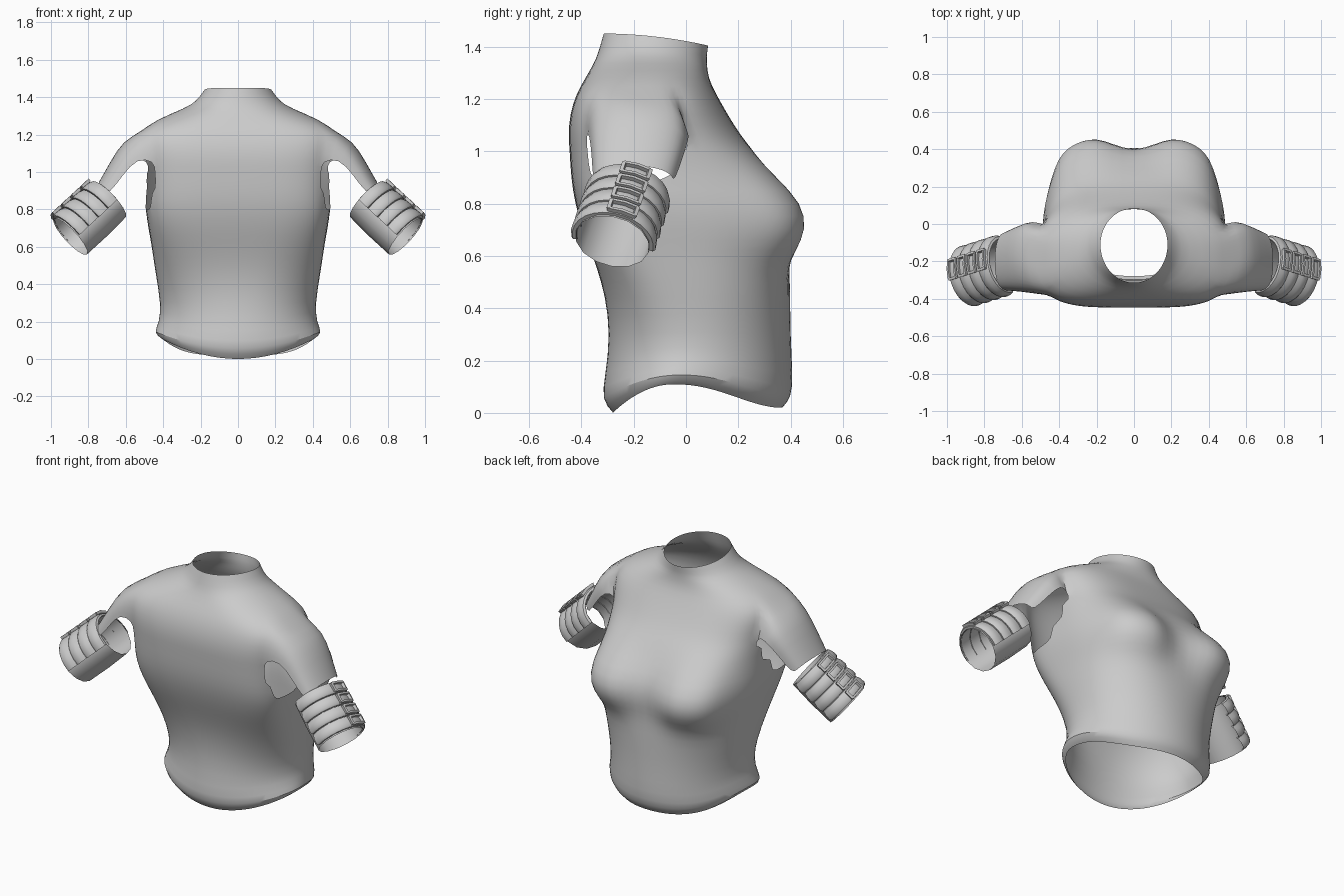
import bpy, bmesh, math
from mathutils import Vector, Matrix

cube = bpy.data.objects.get("Cube")
if cube:
    bpy.data.objects.remove(cube, do_unlink=True)

grey = bpy.data.materials.new("plain grey")
grey.use_nodes = True
grey.diffuse_color = (0.6, 0.6, 0.6, 1)
grey.node_tree.nodes["Principled BSDF"].inputs["Base Color"].default_value = (0.6, 0.6, 0.6, 1)


def finish(name, bm, subdivide=0, angle=50):
    """Turn a half-model bmesh into a mirrored, smooth shaded object."""
    bmesh.ops.recalc_face_normals(bm, faces=bm.faces)
    mesh = bpy.data.meshes.new(name)
    bm.to_mesh(mesh)
    bm.free()
    mesh.materials.append(grey)
    obj = bpy.data.objects.new(name, mesh)
    bpy.context.collection.objects.link(obj)
    mirror = obj.modifiers.new("mirror", 'MIRROR')
    mirror.merge_threshold = 0.002
    if subdivide:
        sub = obj.modifiers.new("smooth", 'SUBSURF')
        sub.levels = sub.render_levels = subdivide
    bpy.ops.object.select_all(action='DESELECT')
    obj.select_set(True)
    bpy.context.view_layer.objects.active = obj
    bpy.ops.object.shade_smooth_by_angle(angle=math.radians(angle))


def skin(bm, rows, closed=False, skip=lambda j, i: False):
    """Join neighbouring rows of vertices with quads."""
    n = len(rows[0])
    for j in range(len(rows) - 1):
        for i in range(n if closed else n - 1):
            if not skip(j, i):
                k = (i + 1) % n
                bm.faces.new((rows[j][i], rows[j][k], rows[j + 1][k], rows[j + 1][i]))


def ramp(a, b, v):
    t = min(1, max(0, (v - a) / (b - a)))
    return t * t * (3 - 2 * t)


# Torso rings: height, half width, front, back, depth of the widest point
RINGS = [
    (0.00, .41, .37, -.28, -.05), (0.05, .455, .405, -.325, -.02),
    (0.14, .42, .41, -.31, .01), (0.30, .415, .40, -.29, .02),
    (0.45, .44, .40, -.31, .00), (0.55, .455, .395, -.34, -.03),
    (0.62, .465, .39, -.365, -.05), (0.70, .48, .385, -.395, -.07),
    (0.80, .495, .37, -.425, -.11), (0.90, .49, .32, -.44, -.14),
    (1.00, .495, .26, -.445, -.16), (1.06, .50, .21, -.45, -.17),
    (1.14, .515, .16, -.445, -.17), (1.22, .515, .115, -.42, -.17),
    (1.28, .44, .085, -.385, -.16), (1.34, .285, .08, -.35, -.14),
    (1.38, .225, .08, -.335, -.12), (1.45, .18, .085, -.315, -.11),
]
QUARTER = 10
HOLE_BACK, HOLE_FRONT = QUARTER - 4, QUARTER + 2
HOLE_LOW, ARCH_LOW, HOLE_TOP = 8, 11, 13


def torso_point(ring, i):
    z, w, front, back, mid = ring
    t = math.pi / 2 * (i - QUARTER) / QUARTER
    c, s = max(0, math.cos(t)), math.sin(t)
    boxy = ramp(.15, .8, z) * (1 - ramp(1.2, 1.36, z))
    p = 1 - boxy * (.27 if s > 0 else .48)
    x = w * c ** p if 0 < i < 2 * QUARTER else 0
    y = mid + ((front - mid) if s > 0 else (mid - back)) * math.copysign(abs(s) ** p, s)
    # rounded bust with a firm lower edge
    if s > 0:
        spread = .15 if z < .74 else .18
        d = math.hypot((x - .27) / .18, (z - .74) / spread)
        bump = math.exp(-d ** 3) * min(1, s * 1.5)
        y += .11 * bump
        x += .035 * bump * ramp(.2, .38, x)
    # hem rises at the sides, collar drops at the chest
    hem = .11 * c ** (4 if s > 0 else 2) * max(0, 1 - z / .3)
    z += hem + .02 * max(0, s) * max(0, 1 - z / .1)
    z -= .045 * ((y + .32) / .4) ** 2 * ramp(1.34, 1.44, z)
    return Vector((x, y, z))


def in_armhole(j, i):
    """Oval armhole: narrower at the front and bottom."""
    if j == HOLE_LOW:
        return HOLE_BACK < i < HOLE_FRONT - 2
    front = HOLE_FRONT if j > HOLE_LOW + 1 else HOLE_FRONT - 1
    return HOLE_LOW < j < HOLE_TOP and HOLE_BACK <= i < front


# Shirt: half torso with an armhole
bm = bmesh.new()
rows = [[bm.verts.new(torso_point(r, i)) for i in range(2 * QUARTER + 1)] for r in RINGS]
skin(bm, rows, skip=in_armhole)

# Shoulder cap grown out of the top of the armhole, open underneath
arch = [rows[j][HOLE_BACK] for j in range(ARCH_LOW, HOLE_TOP)]
arch += rows[HOLE_TOP][HOLE_BACK:HOLE_FRONT + 1]
arch += [rows[j][HOLE_FRONT] for j in range(HOLE_TOP - 1, ARCH_LOW - 1, -1)]
cap = [arch]
for x, y, z, half, rise in ((.54, -.175, 1.075, .195, .12),
                            (.615, -.185, .985, .175, .10),
                            (.69, -.20, .88, .155, .085)):
    row = []
    for k in range(len(arch)):
        a = math.pi * k / (len(arch) - 1)
        up = rise * math.sin(a) ** .8 if 0 < k < len(arch) - 1 else 0
        row.append(bm.verts.new((x + .65 * up, y - half * math.cos(a), z + .76 * up)))
    cap.append(row)
skin(bm, cap)
loose = [v for v in bm.verts if not v.link_faces]
bmesh.ops.delete(bm, geom=loose, context='VERTS')
finish("shirt", bm, subdivide=1, angle=70)

# Frame of the armband: forward, up and along the arm
start, end = Vector((.685, -.215, .85)), Vector((.89, -.28, .66))
along = (end - start).normalized()
forward = (Vector((0, 1, 0)) - along * along.y).normalized()
upward = along.cross(forward)
LENGTH = (end - start).length
frame = Matrix.Translation(start) @ Matrix((forward, upward, along)).transposed().to_4x4()
WIDE = 1.12


def arm_point(angle, radius, s):
    return frame @ Vector((radius * WIDE * math.sin(angle), radius * math.cos(angle), s))


def sleeve_shell(bm, profile, a0, a1, steps, closed=False):
    grid = []
    for s, r in profile:
        grid.append([bm.verts.new(arm_point(a0 + (a1 - a0) * k / steps, r, s))
                     for k in range(steps if closed else steps + 1)])
    skin(bm, grid, closed)


# Cuff: plain open tube
bm = bmesh.new()
sleeve_shell(bm, [(0, .125), (LENGTH / 2, .131), (LENGTH + .008, .13)], 0, math.tau, 14, True)
finish("armband_cuff", bm)

# Four puffed plates over the outer side of each cuff
STEP = LENGTH / 4
bm = bmesh.new()
for k in range(4):
    s = k * STEP
    sleeve_shell(bm, [(s, .126), (s + .004, .138), (s + STEP * .4, .147),
                      (s + STEP * .85, .149), (s + STEP, .142), (s + STEP, .126)],
                 -1.75, 1.75, 14)
finish("armband_plates", bm, angle=40)

# Buckles: a thin rectangular frame on each plate
bm = bmesh.new()
for k in range(4):
    mid = (k + .55) * STEP
    for da, ds, wa, ws in ((-.30, 0, .04, .027), (.30, 0, .04, .027),
                           (0, -.024, .30, .006), (0, .024, .30, .006)):
        a, s = .2 + da, mid + ds
        layers = []
        for r in (.145, .162):
            layers.append([[bm.verts.new(arm_point(a + wa * u, r, s + ws * e))
                            for u in (-1, 0, 1)] for e in (-1, 1)])
        low, high = layers
        skin(bm, low)
        skin(bm, high)
        loop = [g[0] + g[1][::-1] for g in layers]
        skin(bm, loop, closed=True)
finish("armband_buckles", bm, angle=30)
